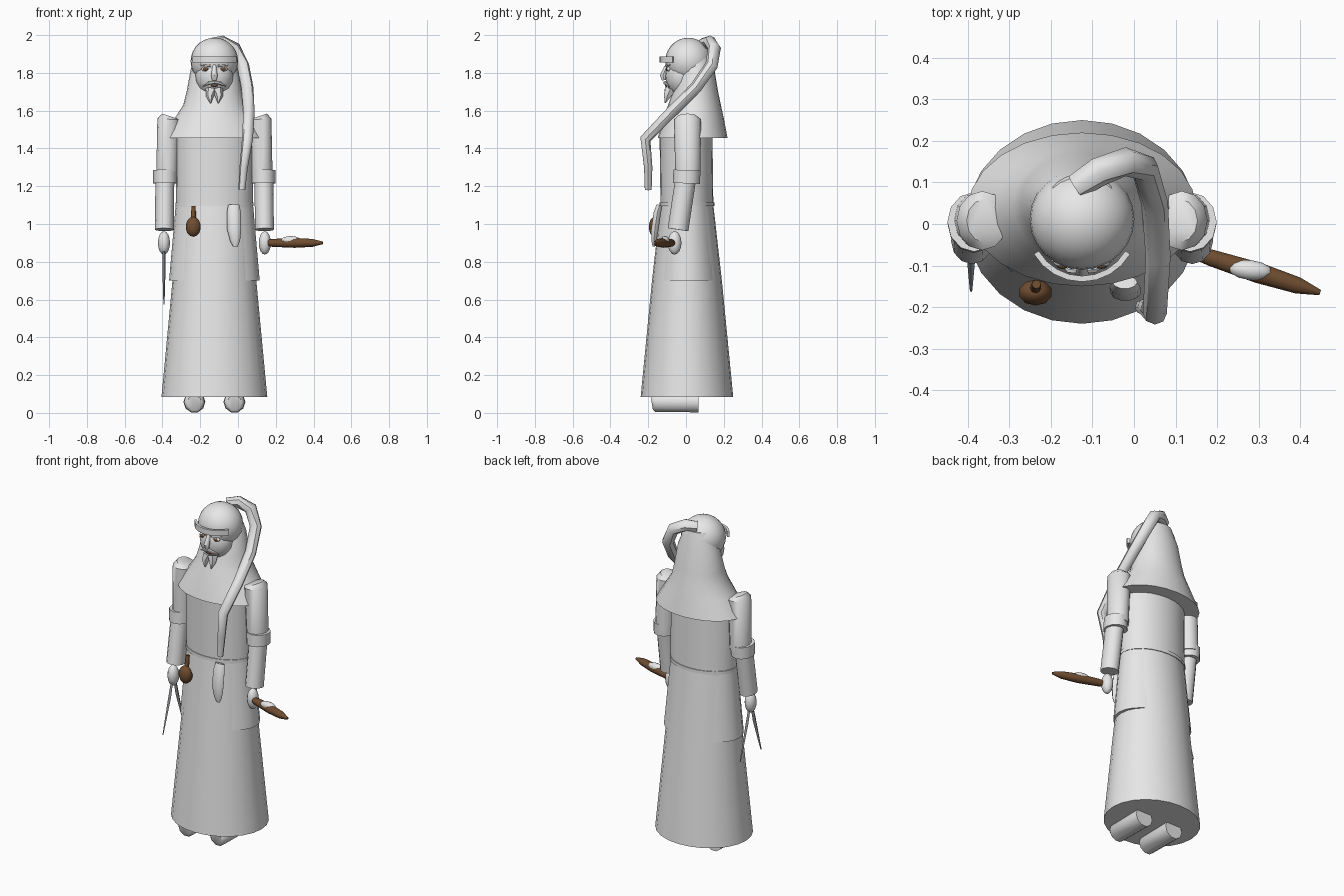
import bpy, bmesh, math
from mathutils import Vector, Matrix

if "Cube" in bpy.data.objects:
    bpy.data.objects.remove(bpy.data.objects["Cube"])

CX = -0.125  # body axis


def material(name, rgb):
    m = bpy.data.materials.new(name)
    m.diffuse_color = (*rgb, 1)
    m.use_nodes = True
    m.node_tree.nodes["Principled BSDF"].inputs["Base Color"].default_value = m.diffuse_color
    return m


CLOTH = material("pale grey cloth", (0.8, 0.8, 0.8))
BROWN = material("brown wood", (0.16, 0.075, 0.03))
STEEL = material("steel", (0.4, 0.42, 0.45))
RED = material("dark red lips", (0.3, 0.12, 0.08))


def finish(name, bm, mat, angle=35):
    bmesh.ops.recalc_face_normals(bm, faces=bm.faces)
    me = bpy.data.meshes.new(name)
    bm.to_mesh(me)
    bm.free()
    ob = bpy.data.objects.new(name, me)
    bpy.context.collection.objects.link(ob)
    me.materials.append(mat)
    bpy.ops.object.select_all(action='DESELECT')
    ob.select_set(True)
    bpy.context.view_layer.objects.active = ob
    bpy.ops.object.shade_smooth_by_angle(angle=math.radians(angle))
    return ob


def skin_rings(bm, rings):
    n = len(rings[0])
    rows = [[bm.verts.new(p) for p in ring] for ring in rings]
    for a, b in zip(rows, rows[1:]):
        for i in range(n):
            bm.faces.new((a[i], a[(i + 1) % n], b[(i + 1) % n], b[i]))
    bm.faces.new(rows[0])
    bm.faces.new(rows[-1])


def loft(name, sections, mat=CLOTH, n=24):
    """Elliptic rings: z, centre x, y min, y max, x radius."""
    bm = bmesh.new()
    skin_rings(bm, [[(cx + rx * math.cos(t), (y0 + y1) / 2 + (y1 - y0) / 2 * math.sin(t), z)
                     for t in (2 * math.pi * i / n for i in range(n))]
                    for z, cx, y0, y1, rx in sections])
    return finish(name, bm, mat)


def tube(name, path, mat=CLOTH, n=8, flat=1.0):
    """Round tube along points: x, y, z, radius."""
    pts = [Vector(p[:3]) for p in path]
    rings = []
    for i, p in enumerate(pts):
        d = (pts[min(i + 1, len(pts) - 1)] - pts[max(i - 1, 0)]).normalized()
        u = Vector((1, 0, 0)) if abs(d.x) < 0.8 else Vector((0, 0, 1))
        u = (u - d * u.dot(d)).normalized()
        v = d.cross(u)
        rings.append([p + path[i][3] * (u * math.cos(t) + v * flat * math.sin(t))
                      for t in (2 * math.pi * k / n for k in range(n))])
    bm = bmesh.new()
    skin_rings(bm, rings)
    return finish(name, bm, mat, 45)


def ball(name, c, r, mat=CLOTH, n=12, rot=0, axis='Z'):
    bm = bmesh.new()
    bmesh.ops.create_uvsphere(bm, u_segments=n, v_segments=max(6, n // 2 + 2), radius=1)
    bm.transform(Matrix.Translation(c) @ Matrix.Rotation(rot, 4, axis) @ Matrix.Diagonal((*r, 1)))
    return finish(name, bm, mat, 50)


# Robe, overcoat, belt
loft("robe", [(0.085, CX, -0.24, 0.25, 0.28), (0.7, CX, -0.18, 0.19, 0.222),
              (1.1, CX, -0.135, 0.145, 0.2)])
loft("torso", [(1.09, CX, -0.135, 0.145, 0.203), (1.47, CX, -0.14, 0.14, 0.205)])
loft("overcoat", [(0.7, CX, -0.165, 0.18, 0.24), (1.11, CX, -0.13, 0.14, 0.204)])
loft("belt", [(1.095, CX, -0.14, 0.15, 0.207), (1.115, CX, -0.14, 0.15, 0.207)])

# Shoulder cape rising into the hood
loft("hood_cape", [(1.455, CX, -0.15, 0.22, 0.275), (1.56, CX, -0.12, 0.2, 0.21),
                   (1.63, CX, -0.095, 0.185, 0.165), (1.7, CX, -0.07, 0.17, 0.147),
                   (1.82, CX, -0.04, 0.15, 0.125), (1.93, CX, 0.0, 0.12, 0.08)])

# Head: cap, face, brim
ball("cap", (CX, 0.012, 1.862), (0.126, 0.122, 0.124), n=24)
ball("face", (CX, -0.025, 1.785), (0.1, 0.085, 0.11), n=16)
bm = bmesh.new()
arc = [math.radians(a) for a in range(-150, -29, 15)]
rows = [[bm.verts.new((CX + r * math.cos(t), -0.005 + r * math.sin(t), z)) for t in arc]
        for r, z in ((0.12, 1.855), (0.134, 1.855), (0.134, 1.888), (0.12, 1.888))]
for k in range(4):
    a, b = rows[k], rows[(k + 1) % 4]
    for i in range(len(arc) - 1):
        bm.faces.new((a[i], a[i + 1], b[i + 1], b[i]))
for e in (0, -1):
    bm.faces.new([row[e] for row in rows])
finish("cap_brim", bm, CLOTH)

# Facial features
tube("nose", [(CX, -0.1, 1.84, 0.01), (CX, -0.122, 1.785, 0.017), (CX, -0.115, 1.762, 0.012)])
ball("lips", (CX, -0.103, 1.732), (0.02, 0.008, 0.006), RED, 8)
for s, side in ((-1, "right"), (1, "left")):
    ball(side + "_eye", (CX + s * 0.047, -0.092, 1.82), (0.022, 0.012, 0.012))
    ball(side + "_iris", (CX + s * 0.047, -0.102, 1.82), (0.014, 0.006, 0.009), BROWN, 8)
    tube(side + "_eyebrow", [(CX + s * 0.02, -0.105, 1.838, 0.006),
                             (CX + s * 0.075, -0.085, 1.842, 0.004)], n=6)
    tube(side + "_moustache", [(CX, -0.112, 1.75, 0.008), (CX + s * 0.03, -0.11, 1.745, 0.009),
                               (CX + s * 0.06, -0.09, 1.728, 0.003)], n=6)
    tube(side + "_beard_fork", [(CX + s * 0.015, -0.085, 1.71, 0.032),
                                (CX + s * 0.025, -0.1, 1.675, 0.02),
                                (CX + s * 0.02, -0.11, 1.64, 0.003)], n=6)

# Long hood tail hanging over the shoulder
tube("hood_tail", [(-0.14, 0.09, 1.955, 0.03), (-0.085, 0.125, 1.963, 0.035), (-0.02, 0.15, 1.93, 0.035),
                   (0.025, 0.135, 1.84, 0.034), (0.05, 0.05, 1.72, 0.032),
                   (0.058, -0.08, 1.59, 0.03), (0.05, -0.215, 1.45, 0.029),
                   (0.03, -0.2, 1.3, 0.022), (0.02, -0.2, 1.18, 0.018)])

# Arms, hands, shoes
for s, side in ((-1, "right"), (1, "left")):
    tube(side + "_upper_sleeve", [(CX + s * 0.235, 0.008, 1.57, 0.045), (CX + s * 0.24, 0.008, 1.555, 0.062),
                                  (CX + s * 0.25, 0.01, 1.25, 0.058)], n=12, flat=1.15)
    tube(side + "_cuff", [(CX + s * 0.26, 0.005, 1.285, 0.064),
                          (CX + s * 0.26, 0.002, 1.215, 0.064)], n=12, flat=1.12)
    tube(side + "_forearm", [(CX + s * 0.262, 0.0, 1.25, 0.05),
                             (CX + s * 0.265, -0.042, 0.97, 0.05)], n=12, flat=1.1)
    ball(side + "_hand", (CX + s * 0.267, -0.06, 0.9), (0.032, 0.036, 0.062))
    tube(side + "_shoe", [(CX + s * 0.106, 0.065, 0.058, 0.058), (CX + s * 0.106, -0.165, 0.058, 0.055),
                          (CX + s * 0.106, -0.182, 0.055, 0.038)], n=10)

# Shears in the right hand
for s in (-1, 1):
    tube("shear_blade", [(-0.392, -0.06 + s * 0.012, 0.87, 0.007), (-0.392, -0.06 + s * 0.035, 0.78, 0.009),
                         (-0.392, -0.06 + s * 0.1, 0.575, 0.003)], STEEL, 4, 1.6)

# Spindle in the left hand with wound thread
def along(t, r):
    return (0.15 + 0.298 * t, -0.07 - 0.095 * t, 0.9, r)


tube("spindle", [along(0, 0.017), along(0.12, 0.021), along(0.5, 0.026), along(0.82, 0.021),
                 along(1, 0.007)], BROWN, 10)
ball("thread", (0.28, -0.111, 0.914), (0.053, 0.024, 0.022), rot=-0.1)

# Items on the belt
ball("flask", (-0.237, -0.165, 0.985), (0.042, 0.032, 0.053), BROWN, 10)
tube("flask_neck", [(-0.237, -0.155, 1.02, 0.014), (-0.235, -0.145, 1.095, 0.011)], BROWN)
tube("pouch", [(-0.022, -0.14, 1.1, 0.03), (-0.022, -0.152, 1.06, 0.037), (-0.02, -0.165, 0.97, 0.037),
               (-0.015, -0.17, 0.91, 0.026), (-0.014, -0.17, 0.88, 0.012)], n=10, flat=0.55)
